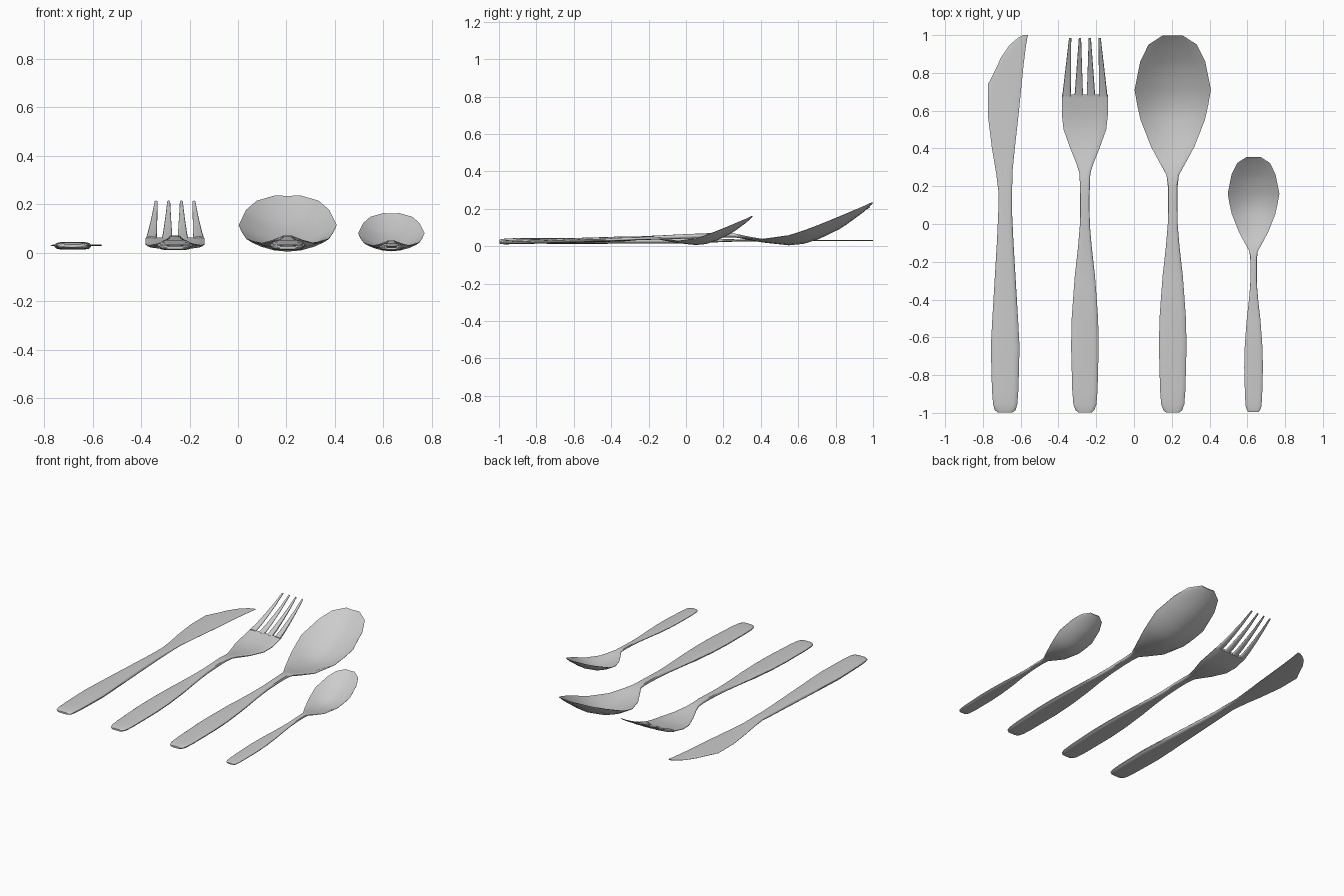
import bpy, bmesh, math

# Cross-section: position across the width and thickness factor (rounded slab)
U = [-1, -0.88, -0.65, -0.33, 0, 0.33, 0.65, 0.88, 1]
F = [0.25, 0.75, 0.95, 1, 1, 1, 0.95, 0.75, 0.25]


def loft(bm, stations):
    """Stations: (y, centre x, half width, centre z, rim rise, half thickness)."""
    rings = []
    for y, cx, w, z, rise, t in stations:
        top = [(cx + w * u, y, z + rise * u * u + t * f) for u, f in zip(U, F)]
        bot = [(cx + w * u, y, z + rise * u * u - t * f) for u, f in zip(U, F)]
        rings.append([bm.verts.new(p) for p in top + bot[::-1]])
    n = len(rings[0])
    for a, b in zip(rings, rings[1:]):
        for i in range(n):
            j = (i + 1) % n
            bm.faces.new((a[i], a[j], b[j], b[i]))
    h = len(U)
    for r in (rings[0], rings[-1]):
        for i in range(h - 1):
            bm.faces.new((r[i], r[i + 1], r[n - 2 - i], r[n - 1 - i]))


def finish(name, bm, location):
    bmesh.ops.recalc_face_normals(bm, faces=bm.faces[:])
    mesh = bpy.data.meshes.new(name)
    bm.to_mesh(mesh)
    bm.free()
    ob = bpy.data.objects.new(name, mesh)
    bpy.context.collection.objects.link(ob)
    ob.location = location
    bpy.ops.object.select_all(action='DESELECT')
    ob.select_set(True)
    bpy.context.view_layer.objects.active = ob
    bpy.ops.object.shade_smooth_by_angle(angle=math.radians(40))
    return ob


# Handle and neck shared by fork and spoons: y, half width, z, half thickness
HANDLE = [(-0.998, .035, .021, .006), (-.985, .05, .021, .009),
          (-.955, .061, .022, .011), (-.88, .067, .024, .012),
          (-.65, .073, .030, .013), (-.5, .070, .034, .013),
          (-.32, .057, .040, .013), (-.27, .053, .042, .010),
          (-.12, .036, .048, .011), (0, .026, .053, .012),
          (.12, .025, .058, .012), (.2, .026, .060, .012)]
handle = [(y, 0, w, z, 0, t) for y, w, z, t in HANDLE]

# Spoon bowl: dished cross-sections from neck to tip
BOWL = [(.26, 0, .033, .058, .001, .010), (.33, 0, .072, .043, .005, .008),
        (.41, 0, .115, .026, .012, .006), (.55, 0, .170, .010, .048, .005),
        (.63, 0, .188, .017, .067, .004), (.71, 0, .202, .042, .072, .004),
        (.82, 0, .180, .095, .064, .004), (.86, 0, .172, .121, .055, .004),
        (.95, 0, .128, .187, .027, .004), (.998, 0, .053, .232, .004, .003)]


def make_spoon(name, x, y, scale):
    bm = bmesh.new()
    loft(bm, handle + BOWL)
    ob = finish(name, bm, (x, y, 0.003 if scale < 1 else 0))
    ob.scale = (scale,) * 3


make_spoon("table_spoon", .205, 0, 1)
make_spoon("tea_spoon", .633, -.32, .677)

# Fork: handle, palm and four tapering tines
bm = bmesh.new()
palm = [(.27, 0, .029, .056, 0, .010), (.32, 0, .045, .046, .001, .009),
        (.40, 0, .077, .031, .003, .008), (.50, 0, .113, .024, .005, .008),
        (.58, 0, .122, .030, .006, .008), (.685, 0, .121, .054, .006, .008)]
loft(bm, handle + palm)
curve = [(.675, .052), (.74, .077), (.82, .116), (.90, .159), (.985, .212)]
for k in (-1.5, -.5, .5, 1.5):
    tine = []
    for y, z in curve:
        f = (y - .675) / .31
        tine.append((y, k * (.065 - .013 * f), .0225 - .0165 * f,
                     z + .0025 * k * k * (1 - f), 0, .009 - .006 * f))
    loft(bm, tine)
finish("fork", bm, (-.26, 0, 0))

# Knife: symmetrical handle, then blade given by left and right edges
bm = bmesh.new()
knife = [(y, 0, w, .029, 0, t) for y, w, t in
         [(-.998, .038, .006), (-.985, .055, .010), (-.955, .064, .013),
          (-.88, .070, .015), (-.65, .076, .016), (-.5, .068, .016),
          (-.3, .056, .015), (-.1, .044, .014), (.05, .037, .012)]]
blade = [(.16, -.716, -.645, .010), (.27, -.730, -.644, .006),
         (.40, -.752, -.631, .004), (.57, -.773, -.612, .004),
         (.74, -.773, -.595, .003), (.83, -.727, -.586, .003),
         (.88, -.705, -.580, .003), (.95, -.657, -.571, .003),
         (.985, -.615, -.565, .003), (1.0, -.587, -.562, .003)]
knife += [(y, (a + b) / 2 + .682, (b - a) / 2, .031, 0, t) for y, a, b, t in blade]
loft(bm, knife)
finish("knife", bm, (-.682, 0, 0))
